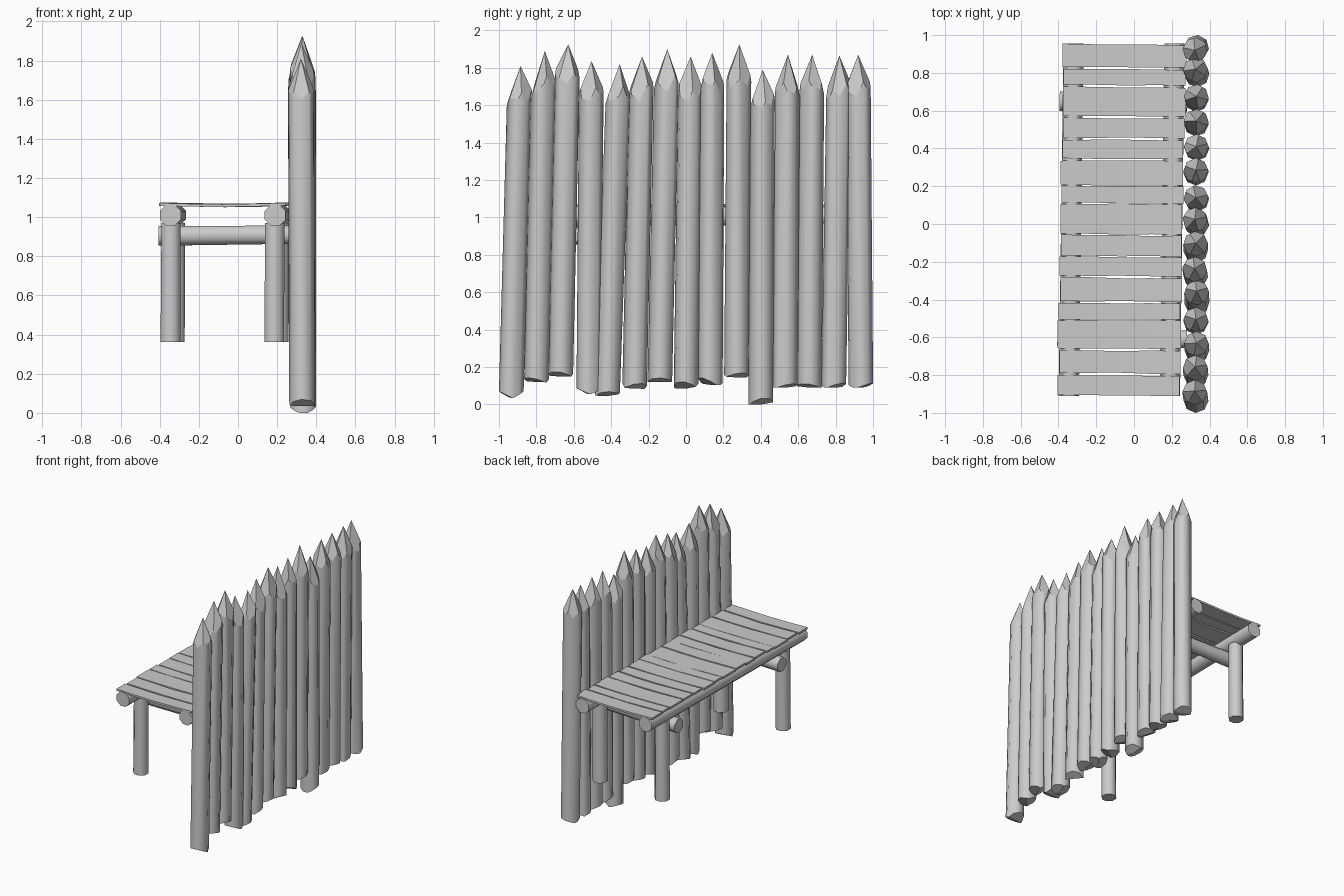
import bpy, bmesh, math, random
from mathutils import Vector

if "Cube" in bpy.data.objects:
    bpy.data.objects.remove(bpy.data.objects["Cube"])

random.seed(4)
U = random.uniform


def finish(name, bm):
    bmesh.ops.recalc_face_normals(bm, faces=bm.faces[:])
    me = bpy.data.meshes.new(name)
    bm.to_mesh(me)
    bm.free()
    ob = bpy.data.objects.new(name, me)
    bpy.context.collection.objects.link(ob)
    return ob


def log_mesh(a, b, r0, r1, sides=8, twist=0.0):
    """Prism between two points; sides smooth, end caps flat."""
    a, b = Vector(a), Vector(b)
    axis = (b - a).normalized()
    u = axis.orthogonal().normalized()
    v = axis.cross(u)
    bm = bmesh.new()
    rings = []
    for p, r in ((a, r0), (b, r1)):
        ring = []
        for i in range(sides):
            t = 2 * math.pi * i / sides + twist
            ring.append(bm.verts.new(p + r * (math.cos(t) * u + math.sin(t) * v)))
        rings.append(ring)
    lo, hi = rings
    for i in range(sides):
        j = (i + 1) % sides
        bm.faces.new((lo[i], lo[j], hi[j], hi[i])).smooth = True
    bm.faces.new(lo[::-1])
    bm.faces.new(hi)
    return bm


def chop(bm, co, no):
    """Cut away everything on the outer side of a plane and cap the cut."""
    geom = bm.verts[:] + bm.edges[:] + bm.faces[:]
    cut = bmesh.ops.bisect_plane(bm, geom=geom, plane_co=co, plane_no=no,
                                 dist=1e-6, clear_outer=True)["geom_cut"]
    edges = [e for e in cut if isinstance(e, bmesh.types.BMEdge) and e.is_boundary]
    if edges:
        for f in bmesh.ops.holes_fill(bm, edges=edges, sides=0)["faces"]:
            f.smooth = False


# Sharpened palisade stakes: base y, tip y, base z, tip z
stakes = [(-.935, -.885, .035, 1.81), (-.80, -.755, .12, 1.89), (-.67, -.63, .15, 1.925),
          (-.52, -.505, .055, 1.835), (-.42, -.355, .045, 1.82), (-.275, -.235, .085, 1.86),
          (-.14, -.10, .12, 1.90), (0, .025, .085, 1.86), (.13, .14, .105, 1.88),
          (.27, .285, .145, 1.925), (.40, .41, 0, 1.79), (.53, .545, .09, 1.87),
          (.66, .675, .09, 1.87), (.79, .82, .09, 1.865), (.935, .92, .09, 1.87)]
for n, (y0, y1, z0, z1) in enumerate(stakes):
    x0, x1 = .33 + U(-.004, .004), .326 + U(-.006, .006)
    base, tip = Vector((x0, y0, z0)), Vector((x1, y1, z1))
    bm = log_mesh(base, tip + Vector((0, 0, .05)), .066, .066, 8, U(-.15, .15))
    # five carved tip facets
    start = U(0, 6.28)
    for k in range(5):
        t = start + k * math.tau / 5 + U(-.25, .25)
        drop = U(.17, .23)
        chop(bm, tip, Vector((math.cos(t) * drop, math.sin(t) * drop, .065)))
    # ragged axe-cut base
    t = U(0, 6.28)
    for k in range(2):
        a = t + k * math.pi + U(-.5, .5)
        s = U(.25, .6)
        chop(bm, base, Vector((math.cos(a) * s, math.sin(a) * s, -1)))
    finish(f"palisade_stake_{n + 1}", bm)

# Long rails under the walkway, running slightly askew
TW = math.pi / 8
for side, x in (("outer", -.345), ("inner", .19)):
    finish(f"{side}_rail", log_mesh((x, -.91, 1.01), (x + .025, .955, 1.01), .058, .058, 8, TW))

# Cross beams and legs
for end, yc, yl, dx in (("front", -.59, -.69, 0), ("back", .65, .75, .022)):
    finish(f"{end}_cross_beam",
           log_mesh((-.405 + dx / 2, yc, .905), (.28, yc - .02, .91), .055, .05, 8, TW))
    for side, x in (("outer", -.345), ("inner", .185)):
        finish(f"{end}_{side}_leg",
               log_mesh((x + dx, yl, .362), (x + dx + .003, yl, .97), .055, .053, 8, TW))

# Walkway planks: y range of each board
planks = [(.83, .95), (.735, .82), (.57, .725), (.455, .56), (.345, .445), (.205, .335),
          (.11, .20), (-.055, .107), (-.17, -.06), (-.275, -.175), (-.41, -.285),
          (-.505, -.42), (-.66, -.51), (-.79, -.67), (-.91, -.80)]
for n, (ya, yb) in enumerate(planks):
    shift = .018 * (ya + yb) / 2
    xa, xb = -.388 + shift + U(-.006, .006), .256 + shift + U(-.006, .006)
    skew, z = U(.002, .007), 1.066 + U(-.002, .002)
    bm = bmesh.new()
    rings = []
    for i in range(5):
        f = i / 4
        x = xa + (xb - xa) * f
        zc = z - .006 * math.sin(math.pi * f) + U(-.001, .001)
        dy, w = skew * (.5 - f), U(-.003, .002)
        rings.append([bm.verts.new((x, y + dy, zc + h)) for y, h in
                      ((ya - w, -.007), (yb + w, -.007), (yb + w, .007), (ya - w, .007))])
    for p, q in zip(rings, rings[1:]):
        for i in range(4):
            j = (i + 1) % 4
            bm.faces.new((p[i], p[j], q[j], q[i]))
    bm.faces.new(rings[0])
    bm.faces.new(rings[-1])
    finish(f"walkway_plank_{n + 1}", bm)
